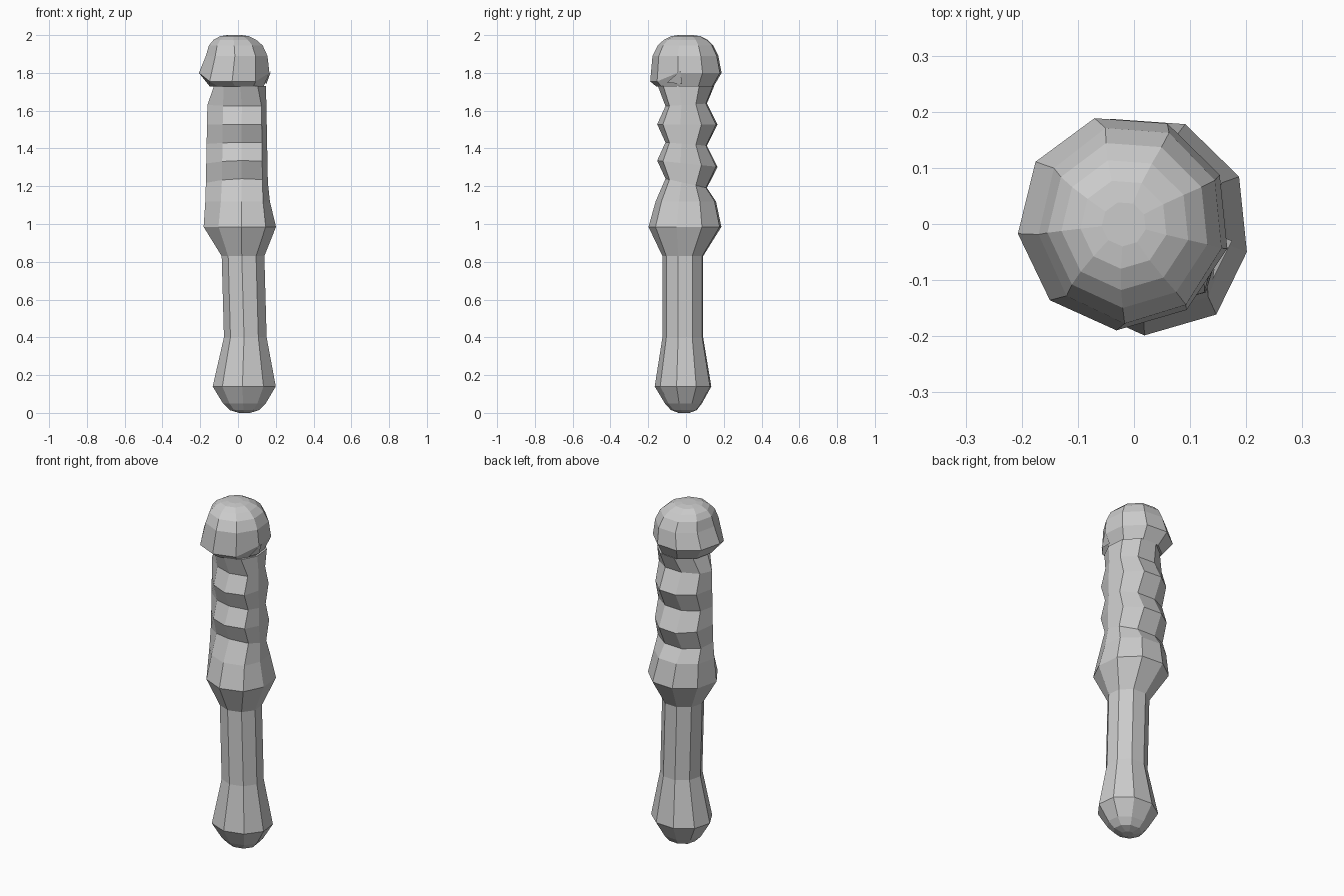
import bpy, bmesh
from math import sin, cos, radians

cube = bpy.data.objects.get("Cube")
if cube:
    bpy.data.objects.remove(cube, do_unlink=True)

SIDES = 9
ANGLES = [radians(106 + 360 / SIDES * i) for i in range(SIDES)]

grey = bpy.data.materials.new("plain grey")
grey.use_nodes = True
COLOUR = (0.6, 0.6, 0.6, 1)
grey.diffuse_color = COLOUR
grey.node_tree.nodes["Principled BSDF"].inputs["Base Color"].default_value = COLOUR


def ring(z, cx, cy, rx, ry, tilt=0.0, shift=0.0):
    """Nine-sided ring; tilt raises the back, shift slides the front along x."""
    points = []
    for a in ANGLES:
        front = max(0.0, -sin(a))
        x = cx + rx * cos(a) + (shift if front > 0.5 else 0)
        points.append((x, cy + ry * sin(a), z + tilt * sin(a)))
    return points


def loft(name, rings):
    """Skin a stack of rings and close both ends."""
    bm = bmesh.new()
    loops = [[bm.verts.new(p) for p in r] for r in rings]
    for low, high in zip(loops, loops[1:]):
        for i in range(SIDES):
            j = (i + 1) % SIDES
            bm.faces.new((low[i], low[j], high[j], high[i]))
    bm.faces.new(loops[0][::-1])
    bm.faces.new(loops[-1])
    bmesh.ops.recalc_face_normals(bm, faces=bm.faces)
    mesh = bpy.data.meshes.new(name)
    bm.to_mesh(mesh)
    bm.free()
    mesh.materials.append(grey)
    obj = bpy.data.objects.new(name, mesh)
    bpy.context.collection.objects.link(obj)
    return obj


# Rounded butt, slim shaft and flared collar
body = [
    ring(0, 0.035, -0.01, 0.03, 0.03),
    ring(0.015, 0.035, -0.01, 0.08, 0.07),
    ring(0.05, 0.035, -0.012, 0.115, 0.1),
    ring(0.14, 0.035, -0.013, 0.17, 0.153),
    ring(0.4, 0.04, -0.015, 0.115, 0.11),
    ring(0.83, 0.028, -0.015, 0.115, 0.11),
    ring(0.985, 0.012, -0.002, 0.195, 0.197, 0, 0.02),
    ring(1.12, 0, 0.002, 0.174, 0.163, 0, 0.03),
]

# Grip with alternating valleys and ribs across front and back
for k in range(5):
    rib = k % 2
    body.append(ring(1.215 + 0.104 * k, -0.004, 0.01 if rib else 0.003,
                     0.167 - 0.002 * k, 0.163 if rib else 0.112,
                     -0.025 + 0.008 * k, 0.035))
body.append(ring(1.73, 0.012, 0.003, 0.14, 0.152, 0, 0.01))
loft("handle_and_grip", body)

# Domed cap with a lower lip at the front
rim = ring(1.80, -0.018, 0.003, 0.19, 0.193)
rim = [(x, y, z - 0.045 if y < -0.1 else z) for x, y, z in rim]
loft("domed_cap", [
    ring(1.728, -0.005, -0.003, 0.145, 0.155),
    rim,
    ring(1.89, -0.005, 0, 0.166, 0.178),
    ring(1.945, -0.01, 0, 0.145, 0.15),
    ring(1.975, -0.015, 0, 0.115, 0.118),
    ring(1.994, -0.018, 0, 0.078, 0.08),
    ring(2.0, -0.018, 0, 0.04, 0.04),
])

# Thin loose flap on the left of the cap
flap_mesh = bpy.data.meshes.new("cap_flap")
flap_mesh.from_pydata([(0.14, -0.1, 1.75), (0.15, -0.02, 1.74), (0.175, -0.03, 1.81)],
                      [], [(0, 1, 2)])
flap_mesh.materials.append(grey)
bpy.context.collection.objects.link(bpy.data.objects.new("cap_flap", flap_mesh))
